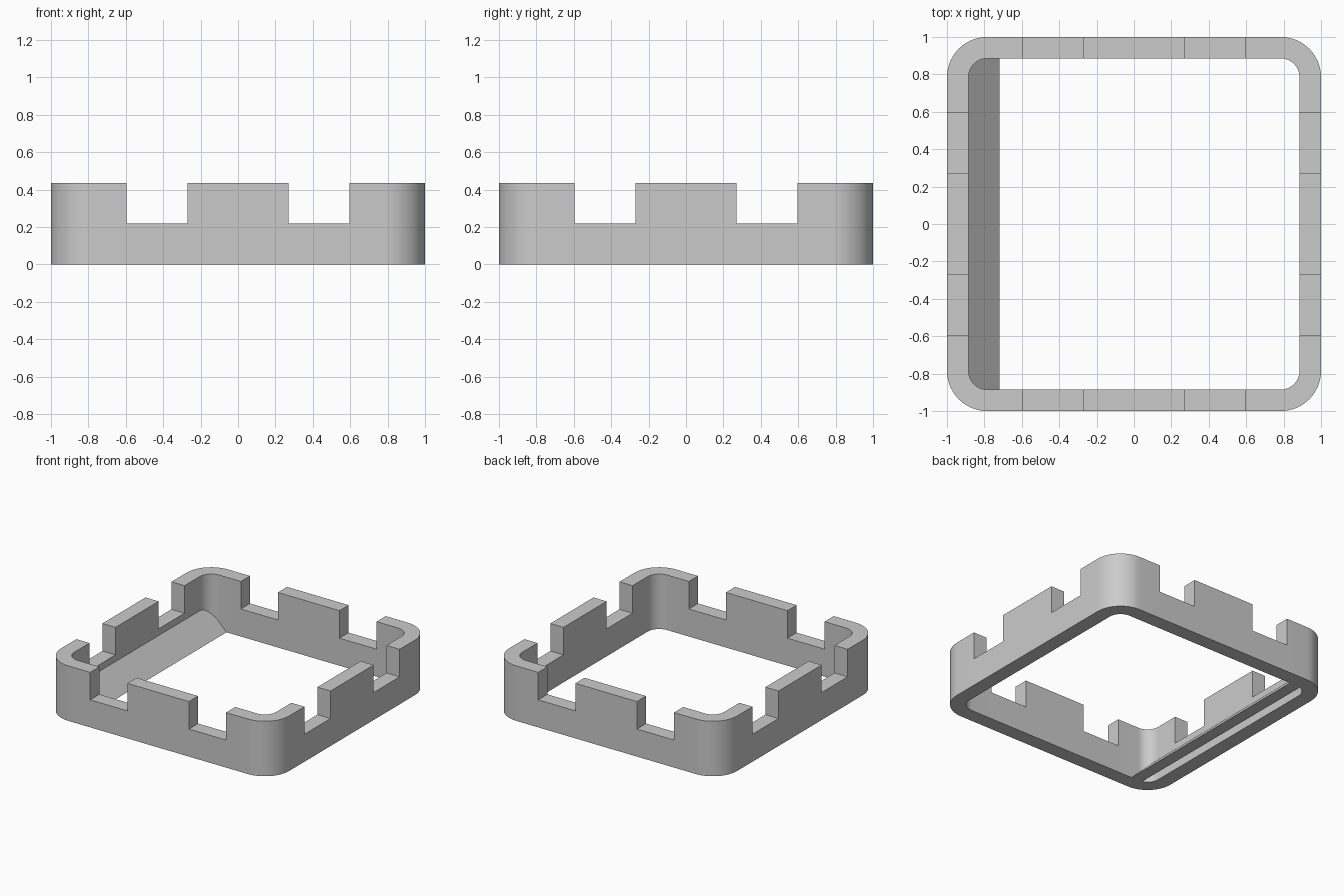
import bpy, bmesh, math

cube = bpy.data.objects.get("Cube")
if cube:
    bpy.data.objects.remove(cube, do_unlink=True)

CORNER = 0.785            # centre of the corner arcs
R_OUT, R_IN = 0.215, 0.1  # outer and inner corner radius
LOW, HIGH = 0.218, 0.436  # notch floor and rim top
NOTCH = (0.27, 0.595)     # notch span from the middle of each side
ARC_STEPS = 14

grey = bpy.data.materials.new("plain grey")
grey.use_nodes = True
colour = (0.6, 0.6, 0.6, 1)
grey.diffuse_color = colour
grey.node_tree.nodes["Principled BSDF"].inputs["Base Color"].default_value = colour


def finish(bm, name):
    bmesh.ops.remove_doubles(bm, verts=bm.verts, dist=1e-5)
    bmesh.ops.recalc_face_normals(bm, faces=bm.faces)
    mesh = bpy.data.meshes.new(name)
    bm.to_mesh(mesh)
    bm.free()
    mesh.materials.append(grey)
    obj = bpy.data.objects.new(name, mesh)
    bpy.context.collection.objects.link(obj)
    bpy.ops.object.select_all(action='DESELECT')
    obj.select_set(True)
    bpy.context.view_layer.objects.active = obj
    bpy.ops.object.shade_smooth_by_angle(angle=math.radians(30))
    return obj


def turn(p, quarter):
    x, y = p
    for _ in range(quarter):
        x, y = -y, x
    return x, y


# Stations around the wall: (inner point, outer point, height of next span)
stations = []
a, b = NOTCH
for quarter in range(4):
    side = [(-b, LOW), (-a, HIGH), (a, LOW), (b, HIGH)]
    for y, height in side:
        stations.append((turn((CORNER + R_IN, y), quarter),
                         turn((CORNER + R_OUT, y), quarter), height))
    for i in range(ARC_STEPS + 1):
        t = math.pi / 2 * i / ARC_STEPS
        c, s = math.cos(t), math.sin(t)
        pts = [turn((CORNER + r * c, CORNER + r * s), quarter) for r in (R_IN, R_OUT)]
        stations.append((pts[0], pts[1], HIGH))

# Notched wall
bm = bmesh.new()


def quad(*corners):
    bm.faces.new([bm.verts.new(c) for c in corners])


def upright(p, q, z0, z1):
    quad((*p, z0), (*q, z0), (*q, z1), (*p, z1))


for k, (inner, outer, height) in enumerate(stations):
    inner2, outer2, _ = stations[(k + 1) % len(stations)]
    for z in (0, height):
        quad((*inner, z), (*outer, z), (*outer2, z), (*inner2, z))
    levels = [(0, LOW)] + ([(LOW, HIGH)] if height == HIGH else [])
    for z0, z1 in levels:
        upright(inner, inner2, z0, z1)
        upright(outer, outer2, z0, z1)
    if height != stations[k - 1][2]:
        upright(inner, outer, LOW, HIGH)
finish(bm, "notched_wall")

# Sloped slab along the inside of one wall, open underneath at the wall
bm = bmesh.new()
profile = [(-0.72, 0), (-0.895, 0.175), (-0.895, 0.08), (-0.815, 0)]
half = CORNER + R_IN + 0.002
face = bm.faces.new([bm.verts.new((x, -half, z)) for x, z in profile])
ext = bmesh.ops.extrude_face_region(bm, geom=[face])
moved = [v for v in ext["geom"] if isinstance(v, bmesh.types.BMVert)]
bmesh.ops.translate(bm, verts=moved, vec=(0, 2 * half, 0))
if not face.is_valid or len(bm.faces) < 6:
    bm.faces.new([v for v in bm.verts if v.co.y < 0])
finish(bm, "sloped_slab")
